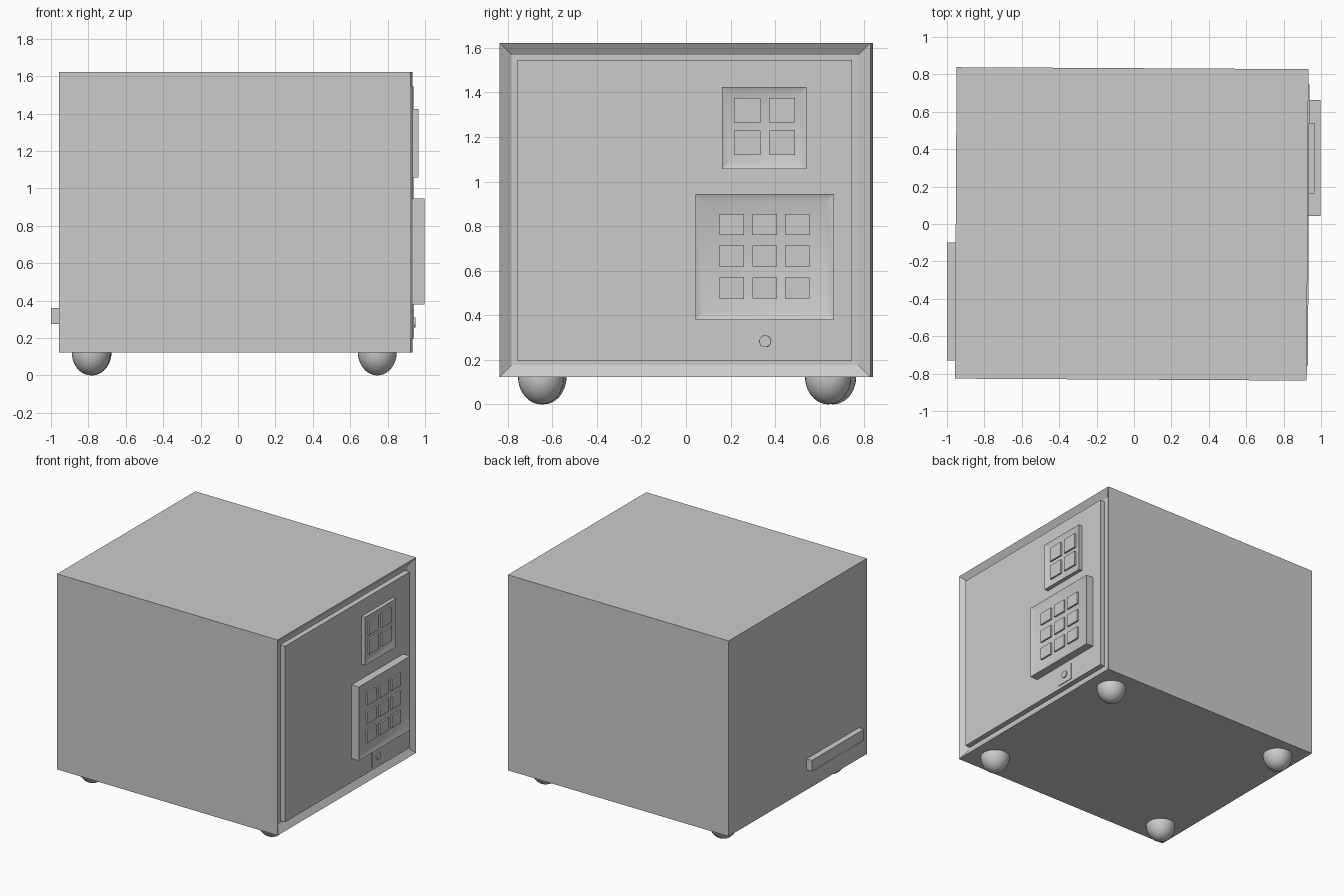
import bpy, bmesh, math
from mathutils import Matrix, Vector

if "Cube" in bpy.data.objects:
    bpy.data.objects.remove(bpy.data.objects["Cube"])

TILT = -0.0055  # the case sits very slightly turned about z


def finish(name, bm, rot=0.0):
    bm.normal_update()
    mesh = bpy.data.meshes.new(name)
    bm.to_mesh(mesh)
    bm.free()
    ob = bpy.data.objects.new(name, mesh)
    bpy.context.collection.objects.link(ob)
    ob.rotation_euler.z = rot
    bpy.ops.object.select_all(action='DESELECT')
    ob.select_set(True)
    bpy.context.view_layer.objects.active = ob
    bpy.ops.object.shade_smooth_by_angle(angle=math.radians(30))
    return ob


def box(name, x, y, z, rot=0.0, inset=0.0, depth=0.0):
    """Box from (min, max) ranges; optionally dish its +x face."""
    bm = bmesh.new()
    size = Vector((x[1] - x[0], y[1] - y[0], z[1] - z[0]))
    mid = Vector((x[0] + x[1], y[0] + y[1], z[0] + z[1])) / 2
    bmesh.ops.create_cube(bm, size=1, matrix=Matrix.Translation(mid) @ Matrix.Diagonal((*size, 1)))
    if inset:
        bm.normal_update()
        face = max(bm.faces, key=lambda f: f.calc_center_median().x)
        bmesh.ops.inset_region(bm, faces=[face], thickness=inset, depth=0)
        for v in face.verts:
            v.co.x -= depth
    return finish(name, bm, rot)


# case with sloped recess around the door, and the door panel in it
box("case", (-0.953, 0.928), (-0.832, 0.833), (0.122, 1.622), TILT, 0.076, 0.035)
box("door_panel", (0.88, 0.934), (-0.752, 0.750), (0.195, 1.545), TILT)


# keypads: dished plates with a grid of raised buttons
def keypad(name, y, z, top, cols, rows, bw, bh):
    box(name + "_plate", (0.92, top), y, z, 0, 0.05, 0.015)
    for i, cy in enumerate(cols):
        for j, cz in enumerate(rows):
            box(f"{name}_button_{j}_{i}", (0.93, top - 0.002),
                (cy - bw / 2, cy + bw / 2), (cz - bh / 2, cz + bh / 2))


keypad("upper_keypad", (0.162, 0.54), (1.057, 1.425), 0.965,
       (0.275, 0.431), (1.175, 1.32), 0.117, 0.11)
keypad("lower_keypad", (0.042, 0.664), (0.38, 0.945), 0.997,
       (0.206, 0.354, 0.5), (0.522, 0.665, 0.808), 0.11, 0.094)

# lock plate and round lock
box("lock_plate", (0.92, 0.941), (0.285, 0.422), (0.22, 0.348))
bm = bmesh.new()
bmesh.ops.create_cone(bm, cap_ends=True, segments=24, radius1=0.028, radius2=0.026, depth=0.03,
                      matrix=Matrix.Translation((0.934, 0.355, 0.283)) @ Matrix.Rotation(math.pi / 2, 4, 'Y'))
finish("lock_cylinder", bm)

# rear bar
box("rear_bar", (-1.0, -0.94), (-0.73, -0.10), (0.275, 0.36))

# four half-ellipsoid feet
for i, (x, y) in enumerate(((-0.785, -0.64), (0.745, -0.65), (-0.78, 0.66), (0.745, 0.638))):
    bm = bmesh.new()
    bmesh.ops.create_uvsphere(bm, u_segments=32, v_segments=20, radius=1,
                              matrix=Matrix.Translation((x, y, 0.125)) @ Matrix.Diagonal((0.104, 0.104, 0.125, 1)))
    bmesh.ops.bisect_plane(bm, geom=bm.verts[:] + bm.edges[:] + bm.faces[:],
                           plane_co=(0, 0, 0.126), plane_no=(0, 0, 1), clear_outer=True)
    finish(f"foot_{i}", bm)
